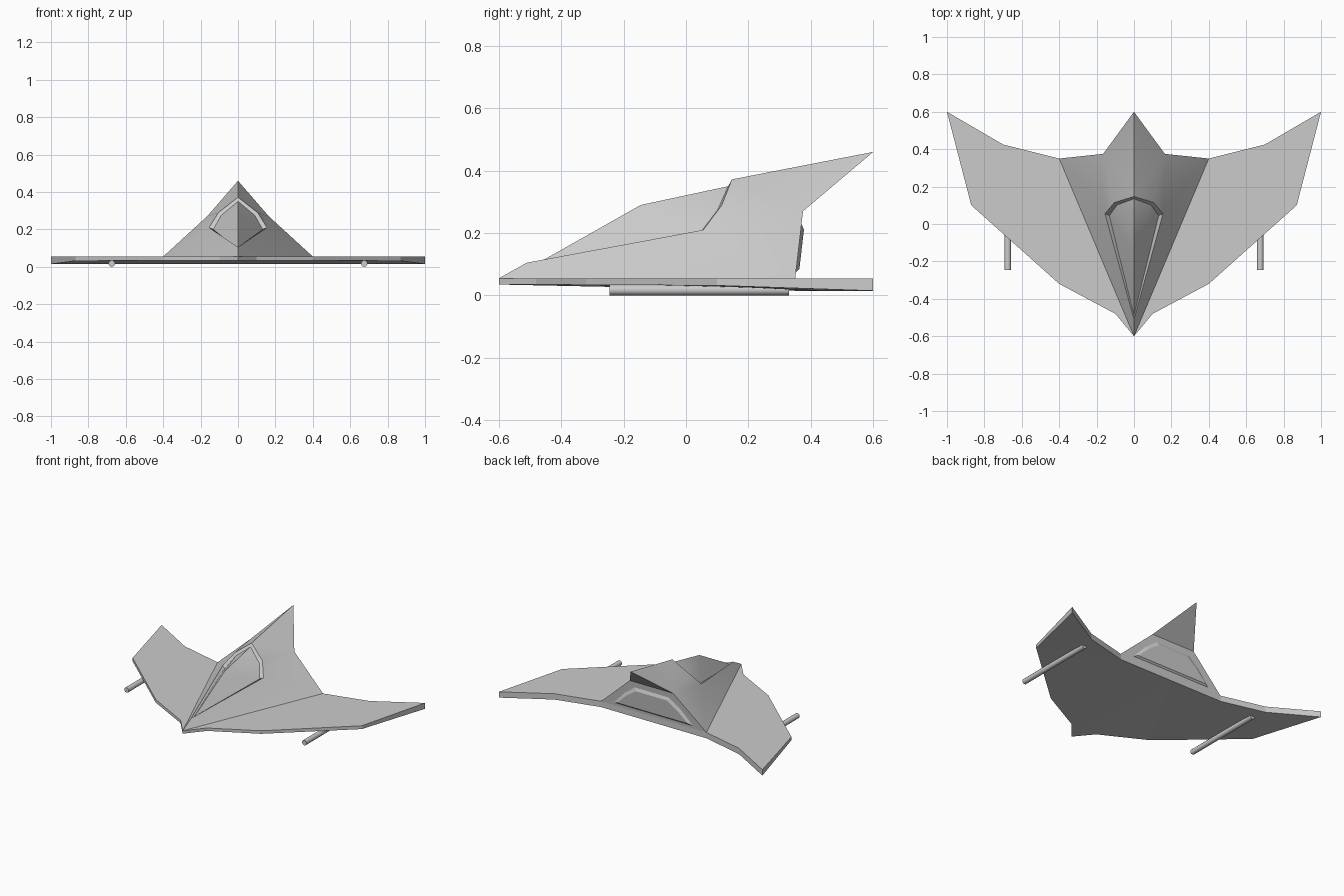
import bpy, bmesh, math
from mathutils import Vector

if "Cube" in bpy.data.objects:
    bpy.data.objects.remove(bpy.data.objects["Cube"])


def build(name, verts, faces, smooth=None):
    """Make a mesh from points with x >= 0, mirrored across x = 0."""
    bm = bmesh.new()
    vs = [bm.verts.new(v) for v in verts]
    ms = [v if abs(v.co.x) < 1e-6 else bm.verts.new((-v.co.x, v.co.y, v.co.z)) for v in vs]
    for f in faces:
        bm.faces.new([vs[i] for i in f])
        bm.faces.new([ms[i] for i in reversed(f)])
    bmesh.ops.recalc_face_normals(bm, faces=bm.faces)
    me = bpy.data.meshes.new(name)
    bm.to_mesh(me)
    bm.free()
    if smooth:
        me.shade_smooth()
        me.set_sharp_from_angle(angle=math.radians(smooth))
    ob = bpy.data.objects.new(name, me)
    bpy.context.collection.objects.link(ob)
    return ob


# Swept wing slab: half outline (x, y, underside height), thicker to the rear
half = [(0, -.6, .035), (.10, -.48, .035), (.40, -.32, .034), (.87, .10, .032),
        (1, .6, .015), (.70, .425, .015), (.40, .35, .015), (0, .35, .015)]
n = len(half)
top = [(x, y, .055) for x, y, z in half]
walls = [(i, i + 1, n + i + 1, n + i) for i in range(n - 1)]
caps = [(0, 1, 2, 7), (2, 6, 7), (2, 3, 6), (3, 5, 6), (3, 4, 5)]
under = [tuple(n + i for i in f) for f in caps]
build("wing", top + half, caps + under + walls)

# Hull with tail fin and recessed canopy
nose, hip, shoulder, fin = (0, -.6, .055), (.40, .35, .055), (.165, .375, .27), (0, .6, .46)
rim = [(0, -.51, .105), (.155, .055, .21), (.105, .115, .29), (0, .147, .372)]
glass = [(0, -.49, .095), (.132, .045, .20), (.09, .102, .275), (0, .135, .35)]
peak = (0, -.145, .29)
pts = [nose, hip, shoulder, fin] + rim + glass + [peak]
hull_faces = [(0, 1, 5), (0, 5, 4), (1, 2, 5), (5, 2, 6), (6, 2, 7), (7, 2, 3)]
lip = [(4 + i, 5 + i, 9 + i, 8 + i) for i in range(3)]
canopy = [(8, 9, 12), (9, 10, 12), (10, 11, 12)]
hull = build("hull_with_canopy", pts, hull_faces + lip + canopy, smooth=30)

# Rear bulkhead and fin underside
build("rear_bulkhead", [hip, shoulder, fin, (0, .375, .27), (0, .35, .055)],
      [(0, 1, 3, 4), (1, 2, 3)])

# Raised engine plate on the bulkhead
def on_rear(x, z, out):
    return (x, .35 + (z - .055) * .116 + out, z)

outer = [on_rear(x, z, 0) for x, z in [(0, .075), (.30, .075), (.21, .17), (.13, .23), (0, .23)]]
inner = [on_rear(x, z, .010) for x, z in [(0, .085), (.27, .085), (.19, .16), (.115, .21), (0, .21)]]
build("engine_plate", outer + inner,
      [(i, i + 1, i + 6, i + 5) for i in range(4)] + [(5, 6, 7, 8, 9)])

# Gun tubes under the wings
for side in (-1, 1):
    bpy.ops.mesh.primitive_cylinder_add(vertices=10, radius=.0175, depth=.575,
                                        location=(side * .675, .0425, .0175),
                                        rotation=(math.pi / 2, 0, 0))
    tube = bpy.context.object
    tube.name = "gun_tube_right" if side > 0 else "gun_tube_left"
    tube.data.shade_smooth()
    tube.data.set_sharp_from_angle(angle=math.radians(40))
